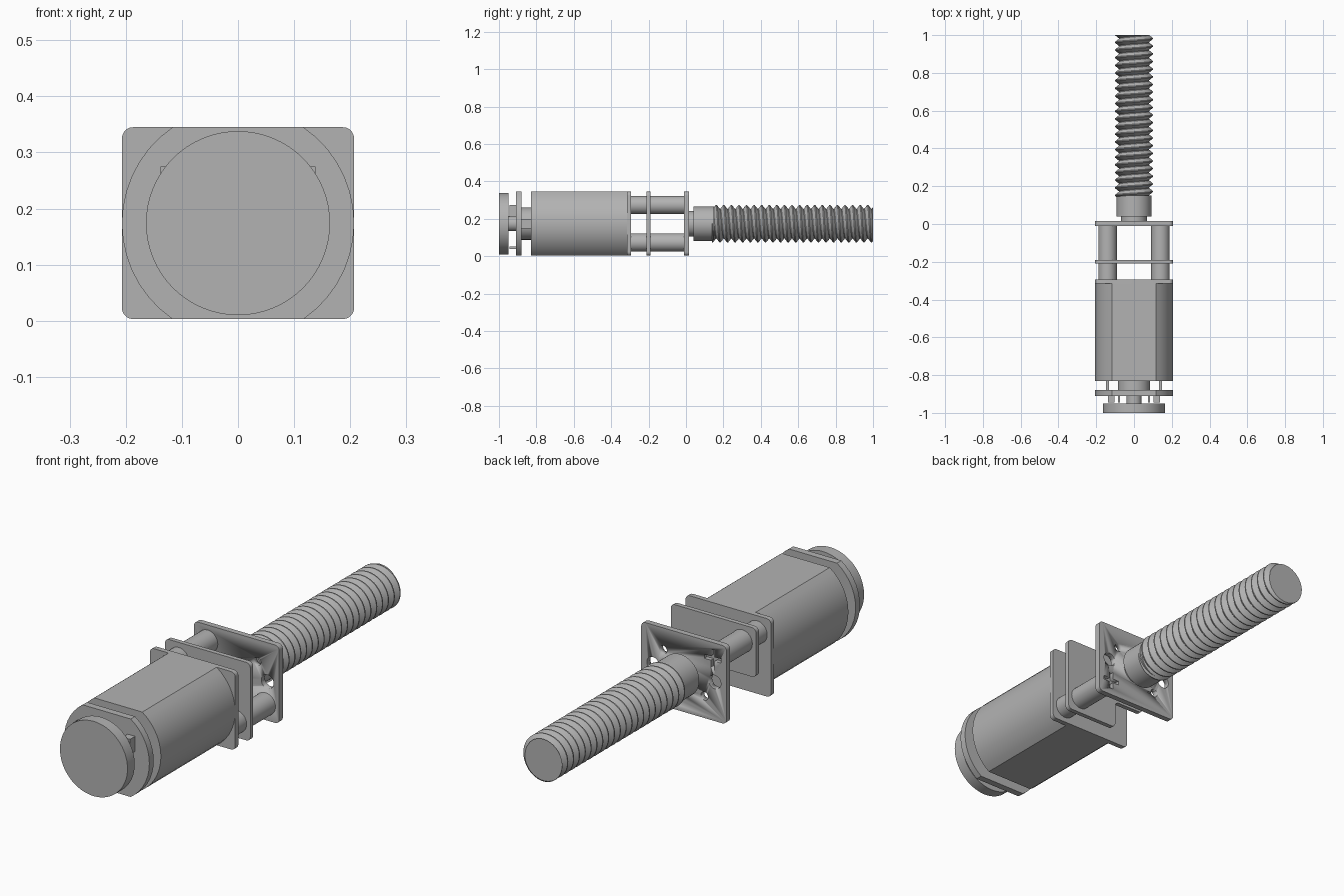
import bpy, bmesh, math
from mathutils import Matrix, Vector

cube = bpy.data.objects.get("Cube")
if cube:
    bpy.data.objects.remove(cube, do_unlink=True)

CZ = 0.174            # height of the shaft axis
HX, HZ = 0.207, 0.171  # half size of the plates

metal = bpy.data.materials.new("metal_grey")
metal.use_nodes = True
GREY = (0.45, 0.45, 0.45, 1)
metal.diffuse_color = GREY
metal.node_tree.nodes["Principled BSDF"].inputs["Base Color"].default_value = GREY


def finish(name, bm, angle=30):
    bmesh.ops.recalc_face_normals(bm, faces=bm.faces)
    mesh = bpy.data.meshes.new(name)
    bm.to_mesh(mesh)
    bm.free()
    mesh.materials.append(metal)
    ob = bpy.data.objects.new(name, mesh)
    bpy.context.collection.objects.link(ob)
    bpy.ops.object.select_all(action='DESELECT')
    ob.select_set(True)
    bpy.context.view_layer.objects.active = ob
    bpy.ops.object.shade_smooth_by_angle(angle=math.radians(angle))
    return ob


def extrude(name, outline, y0, y1):
    """Extrude an outline of (x, z) points about the axis, from y0 to y1."""
    bm = bmesh.new()
    face = bm.faces.new([bm.verts.new((x, y0, CZ + z)) for x, z in outline])
    grown = bmesh.ops.extrude_face_region(bm, geom=[face])
    verts = [g for g in grown["geom"] if isinstance(g, bmesh.types.BMVert)]
    bmesh.ops.translate(bm, vec=(0, y1 - y0, 0), verts=verts)
    return finish(name, bm)


def circle(r, x=0, z=0, n=48):
    return [(x + r * math.cos(math.tau * i / n), z + r * math.sin(math.tau * i / n))
            for i in range(n)]


def rect(x, z, w, h):
    return [(x - w, z - h), (x + w, z - h), (x + w, z + h), (x - w, z + h)]


def rounded(corners, r=0.02, n=5):
    """Round every corner of a polygon with right angles."""
    pts = []
    for i, c in enumerate(corners):
        c = Vector(c)
        a = (Vector(corners[i - 1]) - c).normalized() * r
        b = (Vector(corners[(i + 1) % len(corners)]) - c).normalized() * r
        for k in range(n + 1):
            t = math.pi / 2 * k / n
            p = c + a * (1 - math.sin(t)) + b * (1 - math.cos(t))
            pts.append(tuple(p))
    return pts


def flat_sided(r, h, n=14):
    """Circle cut off flat at the top and bottom."""
    a = math.asin(h / r)
    arc = [-a + 2 * a * i / n for i in range(n + 1)]
    right = [(r * math.cos(t), r * math.sin(t)) for t in arc]
    return right + [(-x, -z) for x, z in right]


def cut(target, cutter):
    cutter.hide_render = True
    cutter.hide_set(True)
    mod = target.modifiers.new("cut", 'BOOLEAN')
    mod.operation = 'DIFFERENCE'
    mod.solver = 'EXACT'
    mod.object = cutter
    bpy.context.view_layer.objects.active = target
    bpy.ops.object.modifier_apply(modifier=mod.name)
    bpy.data.objects.remove(cutter, do_unlink=True)


# Motor can, rear boss and encoder end
extrude("motor_can", flat_sided(HX, HZ), -0.83, -0.315)
extrude("rear_boss", circle(0.086), -0.885, -0.83)
extrude("encoder_board", flat_sided(HX, HZ), -0.91, -0.88)
extrude("encoder_shaft", circle(0.04), -0.955, -0.905)
extrude("magnet_disc", circle(0.164, n=64), -1.0, -0.95)
for side, tag in ((1, "left"), (-1, "right")):
    extrude(f"terminal_{tag}", rect(side * 0.14, 0, 0.007, 0.025), -0.885, -0.825)
    extrude(f"sensor_{tag}", rect(side * 0.12, 0.068, 0.018, 0.033), -0.945, -0.905)
    extrude(f"sensor_lead_{tag}", rect(side * 0.08, -0.128, 0.006, 0.006), -0.945, -0.905)

# Gearbox plates
full = rounded(rect(0, 0, HX, HZ))
extrude("motor_plate", full, -0.315, -0.293)
notched = [(-0.055, -HZ), (HX, -HZ), (HX, HZ), (-HX, HZ), (-HX, -0.045), (-0.055, -0.045)]
extrude("middle_plate", rounded(notched), -0.21, -0.19)
face_plate = extrude("face_plate", full, -0.01, 0.015)

# Diagonal spacer posts with cross recesses, and mounting holes in the face plate
for side, tag in ((1, "lower_left"), (-1, "upper_right")):
    px, pz = side * 0.14, -side * 0.1
    post = extrude(f"post_{tag}", circle(0.049, px, pz, 32), -0.3, -0.005)
    for w, h in ((0.04, 0.009), (0.009, 0.04)):
        cut(face_plate, extrude("cross_cutter", rect(px, pz, w, h), -0.004, 0.03))
    cut(face_plate, extrude("hole_cutter", circle(0.03, side * 0.15, 0, 24), -0.05, 0.05))
    cut(face_plate, extrude("hole_cutter", circle(0.018, side * 0.1, side * 0.075, 20), -0.05, 0.05))

# Output shaft and collar
extrude("shaft_bush", circle(0.068), 0.01, 0.045)
extrude("shaft_collar", circle(0.092), 0.04, 0.15)

# Threaded rod: a helical grid whose last column joins the first one pitch on
START, END, PITCH, SEG = 0.14, 1.0, 0.0405, 48
ROOT, CREST = 0.08, 0.1
shape = [(0.0, ROOT), (0.08, ROOT), (0.47, CREST), (0.6, CREST)]
turns = int((END - START) / PITCH) + 3
bm = bmesh.new()
columns = []
for s in range(SEG):
    a = math.tau * s / SEG
    column = []
    for t in range(-1, turns):
        for f, r in shape:
            y = START + PITCH * (t + f + s / SEG)
            column.append(bm.verts.new((r * math.sin(a), y, CZ + r * math.cos(a))))
    columns.append(column)
step = len(shape)
for s in range(SEG):
    here, there = columns[s], columns[(s + 1) % SEG]
    shift = step if s == SEG - 1 else 0
    for j in range(len(here) - 1 - shift):
        bm.faces.new((here[j], here[j + 1], there[j + 1 + shift], there[j + shift]))
# Trim both ends square and cap them
for y, n in ((START, -1), (END, 1)):
    res = bmesh.ops.bisect_plane(bm, geom=bm.verts[:] + bm.edges[:] + bm.faces[:],
                                 plane_co=(0, y, 0), plane_no=(0, n, 0), clear_outer=True)
    rim = [g for g in res["geom_cut"] if isinstance(g, bmesh.types.BMEdge)]
    bmesh.ops.contextual_create(bm, geom=rim)
finish("threaded_rod", bm)
